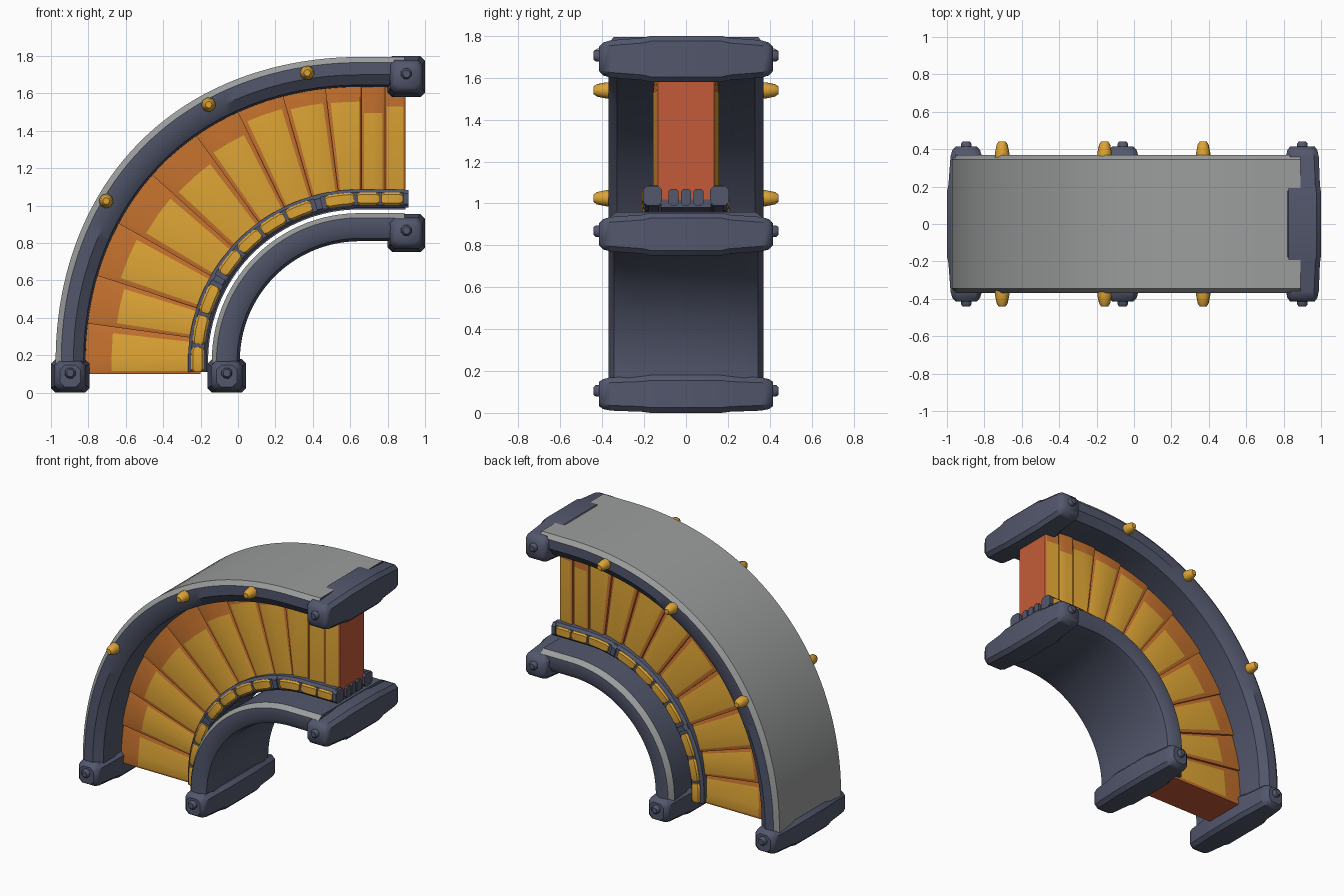
import bpy, bmesh, math, random
from mathutils import Vector

if "Cube" in bpy.data.objects:
    bpy.data.objects.remove(bpy.data.objects["Cube"])
random.seed(4)


def mat(name, rgb):
    m = bpy.data.materials.new(name)
    m.diffuse_color = (*rgb, 1)
    m.use_nodes = True
    m.node_tree.nodes["Principled BSDF"].inputs["Base Color"].default_value = m.diffuse_color
    return m


SLATE = mat("slate", (0.085, 0.095, 0.15))
GREY = mat("light grey", (0.33, 0.335, 0.335))
YELLOW = mat("amber yellow", (0.72, 0.37, 0.035))
ORANGE = mat("burnt orange", (0.55, 0.165, 0.027))
RED = mat("red orange", (0.55, 0.105, 0.04))
CX, CZ = 0.65, 0.17


def P(t, r, y):
    """Point on the bend: t<0 lower straight, 0..1 quarter arc, t>1 upper straight."""
    if t < 0:
        return Vector((CX - r, y, CZ + t))
    if t > 1:
        return Vector((CX + t - 1, y, CZ + r))
    a = t * math.pi / 2
    q = r * (1 + 0.02 * max(0, (r - 0.9) / 0.7) * math.sin(2 * a) ** 2)
    return Vector((CX - q * math.cos(a), y, CZ + q * math.sin(a)))


def finish(name, bm, mats, angle=35):
    bmesh.ops.recalc_face_normals(bm, faces=bm.faces)
    me = bpy.data.meshes.new(name)
    bm.to_mesh(me)
    bm.free()
    for m in mats:
        me.materials.append(m)
    ob = bpy.data.objects.new(name, me)
    bpy.context.collection.objects.link(ob)
    bpy.ops.object.select_all(action='DESELECT')
    ob.select_set(True)
    bpy.context.view_layer.objects.active = ob
    bpy.ops.object.shade_smooth_by_angle(angle=math.radians(angle))
    return ob


def loft(bm, rings, mids=None):
    """Skin closed rings of points, cap both ends."""
    vs = [[bm.verts.new(p) for p in ring] for ring in rings]
    n = len(vs[0])
    for a, b in zip(vs, vs[1:]):
        for i in range(n):
            f = bm.faces.new((a[i], a[(i + 1) % n], b[(i + 1) % n], b[i]))
            f.material_index = mids[i] if mids else 0
    bm.faces.new(vs[0])
    bm.faces.new(vs[-1])


def sweep(bm, prof, t0, t1, n, mids=None):
    ts = [t0 + (t1 - t0) * i / n for i in range(n + 1)]
    if t0 < 0:
        ts[1:1] = [0] if ts[1] > 0 else []
    if t0 < 0 or t1 > 1:
        ts = sorted(set(ts + [k for k in (0, 1) if t0 < k < t1]))
    loft(bm, [[P(t, r, y) for y, r in prof] for t in ts], mids)


def chamfer_rect(a, b, c):
    return [(a - c, b), (a, b - c), (a, c - b), (a - c, -b),
            (c - a, -b), (-a, c - b), (-a, b - c), (c - a, b)]


# outer rail: grey outer skin, slate sides and underside
bm = bmesh.new()
sec = [(.345, 1.625), (.37, 1.595), (.37, 1.53), (.33, 1.475), (.16, 1.465)]
prof = sec + [(-y, r) for y, r in reversed(sec)]
sweep(bm, prof, -.1, 1.24, 56, [1, 0, 0, 0, 0, 0, 0, 0, 1, 1])
finish("outer_rail", bm, [SLATE, GREY])

# inner rail: slate with grey worn edge strips
bm = bmesh.new()
sec = [(.33, .79), (.365, .765), (.37, .70), (.345, .655), (.28, .64)]
prof = sec + [(-y, r) for y, r in reversed(sec)]
sweep(bm, prof, -.1, 1.24, 48, [1, 0, 0, 0, 0, 0, 0, 0, 1, 0])
finish("inner_rail", bm, [SLATE, GREY])

# clamp bars at the four rail ends, with a bolt at each tip
stations = [(.415, .065, .055), (.395, .08, .075), (.36, .088, .085),
            (.21, .094, .096), (.17, .1, .105)]
stations += [(-y, a, b) for y, a, b in reversed(stations)]
for name, x, z, sx, sz in (("lower_outer_clamp", -.897, .09, 1.0, .9),
                           ("lower_inner_clamp", -.06, .09, 1.0, .9),
                           ("upper_outer_clamp", .9, 1.69, 1.0, 1.05),
                           ("upper_inner_clamp", .9, .853, 1.0, .97)):
    upper = x > 0
    bm = bmesh.new()
    rings = []
    for y, a, b in stations:
        hx, hz = (a * sx, b * sz) if upper else (b * sx * .99, a * sz)
        rings.append([Vector((x + p, y, z + q)) for p, q in chamfer_rect(hx, hz, .025)])
    loft(bm, rings)
    for s in (-1, 1):
        rings = [[Vector((x + r * math.cos(k * math.pi / 4 + .39), s * y,
                          z + .015 + r * math.sin(k * math.pi / 4 + .39))) for k in range(8)]
                 for y, r in ((.40, .03), (.43, .03), (.442, .02))]
        loft(bm, rings)
    finish(name, bm, [SLATE], 40)

# ribbed panel: wedge segments with raised yellow fields and orange borders
seams = [-.07, .087, .2, .33, .465, .6, .71, .82, .92, 1.01, 1.135, 1.245]
bm = bmesh.new()
for k, (t0, t1) in enumerate(zip(seams, seams[1:])):
    us = [0, .1, .5, .9, 1]
    vs = [0, .1, random.uniform(.72, .9), 1]
    last_u, last_v = len(us) - 1, len(vs) - 1
    grid = {}
    for s in (-1, 1):
        for i, u in enumerate(us):
            for j, v in enumerate(vs):
                inner = 0 < i < last_u and 0 < j < last_v
                y = .152 - .016 * u + (.006 if inner else -.003)
                t, r = t0 + (t1 - t0) * u, .85 + .625 * v
                grid[s, i, j] = bm.verts.new(P(t, r, s * y))
        for i in range(last_u):
            for j in range(last_v):
                f = bm.faces.new([grid[s, i, j], grid[s, i + 1, j],
                                  grid[s, i + 1, j + 1], grid[s, i, j + 1]])
                f.material_index = 1 if 0 < i < last_u - 1 and j == 1 else 0
    loop = [(i, 0) for i in range(last_u)] + [(last_u, j) for j in range(last_v)]
    loop += [(i, last_v) for i in range(last_u, 0, -1)] + [(0, j) for j in range(last_v, 0, -1)]
    for a, b in zip(loop, loop[1:] + loop[:1]):
        f = bm.faces.new([grid[-1, *a], grid[-1, *b], grid[1, *b], grid[1, *a]])
        f.material_index = 2
finish("ribbed_panel", bm, [ORANGE, YELLOW, RED], 20)

# inner trim: slate band with a flange on either side
bm = bmesh.new()
sweep(bm, [(.12, .89), (.12, .81), (-.12, .81), (-.12, .89)], -.06, 1.245, 40)
for s in (-1, 1):
    tube = [(s * (.155 + p), .867 + q) for p, q in chamfer_rect(.04, .05, .016)]
    sweep(bm, tube, -.06, 1.245, 40)
# small end lugs and the raised dividers
for t0, t1 in ((.32, .345), (.825, .85), (1.235, 1.262)):
    for s in (-1, 1):
        lug = [(s * (.16 + p), .867 + q) for p, q in chamfer_rect(.045, .046, .018)]
        sweep(bm, lug, t0, t1, 1)
for y in (-.06, 0, .06):
    sweep(bm, [(y + p, .86 + q) for p, q in chamfer_rect(.024, .04, .012)], 1.2, 1.26, 1)
finish("inner_trim_band", bm, [SLATE])

# yellow blocks set along the trim
bm = bmesh.new()
for t0, t1, n in ((-.065, .31, 3), (.355, .815, 4), (.86, 1.235, 3)):
    w = (t1 - t0) / n
    for i in range(n):
        a, b = t0 + i * w + .006, t0 + (i + 1) * w - .006
        for s in (-1, 1):
            rings = []
            for u, k in ((0, .75), (.12, 1), (.5, 1), (.88, 1), (1, .75)):
                sec = chamfer_rect(.022 * k, .034 * k, .01)
                rings.append([P(a + (b - a) * u, .867 + q, s * (.187 + p)) for p, q in sec])
            loft(bm, rings)
finish("trim_blocks", bm, [YELLOW])

# tapered pegs along both sides of the outer rail
bm = bmesh.new()
for x, z in ((-.705, 1.025), (-.157, 1.54), (.37, 1.71)):
    a0 = math.atan2(z - CZ, x - CX)
    for s in (-1, 1):
        rings = [[Vector((x + r * math.cos(a0 + (k + .5) * math.pi / 4), s * y,
                          z + r * math.sin(a0 + (k + .5) * math.pi / 4))) for k in range(8)]
                 for y, r in ((.35, .039), (.38, .039), (.425, .03), (.442, .018))]
        loft(bm, rings)
finish("side_pegs", bm, [YELLOW], 50)
